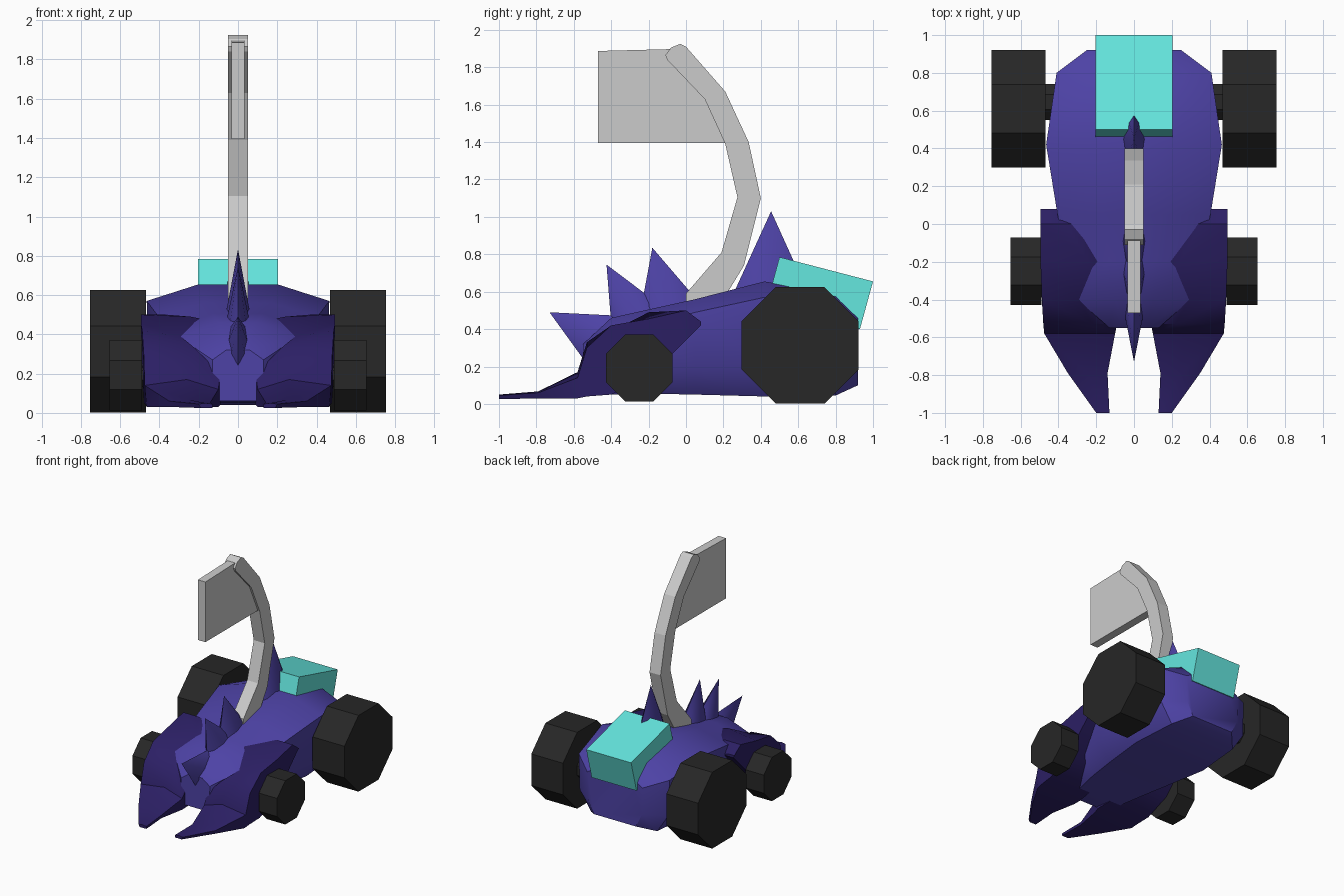
import bpy, bmesh, math
from mathutils import Vector

if "Cube" in bpy.data.objects:
    bpy.data.objects.remove(bpy.data.objects["Cube"])


def mat(name, r, g, b):
    m = bpy.data.materials.new(name)
    m.diffuse_color = (r, g, b, 1)
    m.use_nodes = True
    m.node_tree.nodes["Principled BSDF"].inputs["Base Color"].default_value = m.diffuse_color
    return m


PURPLE = mat("purple", 0.075, 0.055, 0.38)
DARK = mat("dark_purple", 0.025, 0.014, 0.13)
BLACK = mat("black", 0.02, 0.02, 0.02)
TEAL = mat("teal", 0.13, 0.8, 0.74)


def finish(bm, name, material=None, smooth=None):
    bmesh.ops.recalc_face_normals(bm, faces=bm.faces)
    me = bpy.data.meshes.new(name)
    bm.to_mesh(me)
    bm.free()
    ob = bpy.data.objects.new(name, me)
    bpy.context.collection.objects.link(ob)
    if material:
        me.materials.append(material)
    if smooth:
        bpy.ops.object.select_all(action='DESELECT')
        ob.select_set(True)
        bpy.context.view_layer.objects.active = ob
        bpy.ops.object.shade_smooth_by_angle(angle=math.radians(smooth))
    return ob


def loft(name, rings, material, smooth=None):
    bm = bmesh.new()
    rows = [[bm.verts.new(p) for p in ring] for ring in rings]
    n = len(rows[0])
    for a, b in zip(rows, rows[1:]):
        for i in range(n):
            j = (i + 1) % n
            bm.faces.new((a[i], a[j], b[j], b[i]))
    bm.faces.new(rows[0])
    bm.faces.new(rows[-1])
    return finish(bm, name, material, smooth)


def slab(name, pts, half, material=None):
    # side profile (y, z) given thickness along x
    return loft(name, [[(s * half, y, z) for y, z in pts] for s in (-1, 1)], material)


def disc(name, x0, x1, y, z, apothem, material):
    r = apothem / math.cos(math.pi / 8)
    ang = [math.pi / 8 + i * math.pi / 4 for i in range(8)]
    return loft(name, [[(x, y + r * math.cos(a), z + r * math.sin(a)) for a in ang]
                       for x in (x0, x1)], material)


# Body: y, top half width, side half width, bottom half width, z top, shoulder, lower, bottom
body = [(-.55, .06, .13, .10, .32, .27, .13, .06),
        (-.40, .10, .30, .20, .46, .385, .16, .05),
        (-.20, .13, .35, .24, .505, .42, .18, .055),
        (.05, .17, .405, .28, .56, .49, .19, .05),
        (.42, .20, .465, .33, .655, .57, .20, .04),
        (.80, .19, .41, .30, .58, .49, .20, .045),
        (.92, .13, .25, .19, .50, .43, .21, .10)]
rings = []
for y, wt, w, wb, zt, zs, zl, zb in body:
    half = [(wt, zt), (w, zs), (w * .98, zl), (wb, zb)]
    rings.append([(x, y, z) for x, z in half] + [(-x, y, z) for x, z in reversed(half)])
loft("body", rings, PURPLE, 40)

# Front fangs: y, inner x, crest x, outer x, z bottom, inner top, crest, outer top
fang = [(-1.0, .13, .165, .20, .025, .045, .05, .045),
        (-.79, .14, .25, .35, .03, .055, .067, .06),
        (-.58, .10, .26, .475, .03, .12, .17, .14),
        (-.53, .09, .22, .48, .04, .20, .33, .30),
        (-.40, .10, .29, .488, .05, .30, .388, .42),
        (-.20, .14, .24, .495, .14, .47, .49, .455),
        (.00, .25, .36, .495, .34, .48, .50, .50),
        (.08, .40, .44, .495, .42, .43, .44, .44)]
for side, s in (("left", 1), ("right", -1)):
    loft("fang_" + side,
         [[(s * a, y, zb), (s * a, y, zi), (s * c, y, zc), (s * o, y, zo), (s * (o - .01), y, zb)]
          for y, a, c, o, zb, zi, zc, zo in fang], DARK, 40)
    # Wheels
    disc("rear_wheel_" + side, s * .468, s * .755, .61, .313, .312, BLACK)
    disc("front_wheel_" + side, s * .49, s * .655, -.25, .192, .179, BLACK)

# Axles
disc("rear_axle", -.50, .50, .645, .313, .095, BLACK)
disc("front_axle", -.52, .52, -.25, .192, .06, BLACK)


# Crest spikes: base edge points on the centre line, tip, half width
def spike(name, a, b, tip, w):
    a, b = Vector((0, *a)), Vector((0, *b))
    mid, axis = (a + b) / 2, (b - a) / 2
    bm = bmesh.new()
    base = [bm.verts.new(mid + axis * math.cos(t) + Vector((w * math.sin(t), 0, 0)))
            for t in [i * math.pi / 4 for i in range(8)]]
    top = bm.verts.new((0, *tip))
    for i in range(8):
        bm.faces.new((base[i], base[(i + 1) % 8], top))
    bm.faces.new(base)
    finish(bm, name, PURPLE, 50)


spike("spike_nose", (-.52, .20), (-.33, .47), (-.73, .49), .06)
spike("spike_brow", (-.40, .43), (-.10, .50), (-.425, .745), .06)
spike("spike_crown", (-.25, .46), (.09, .52), (-.18, .835), .065)
spike("spike_back", (.24, .56), (.65, .60), (.455, 1.03), .065)

# Curved arm and the panel hanging from it
slab("arm", [(0, .48), (.20, .56), (.31, .74), (.40, 1.10), (.335, 1.40), (.21, 1.67),
             (.00, 1.91), (-.03, 1.925), (-.08, 1.905), (-.11, 1.865), (-.10, 1.84),
             (.10, 1.63), (.21, 1.39), (.275, 1.105), (.19, .81), (0, .59)], .05)
slab("panel", [(-.47, 1.395), (.24, 1.395), (.14, 1.63), (-.06, 1.86), (-.08, 1.897),
               (-.47, 1.887)], .034)

# Tilted block on the tail
slab("tail_box", [(.50, .785), (1.0, .655), (.93, .40), (.43, .53)], .203, TEAL)
